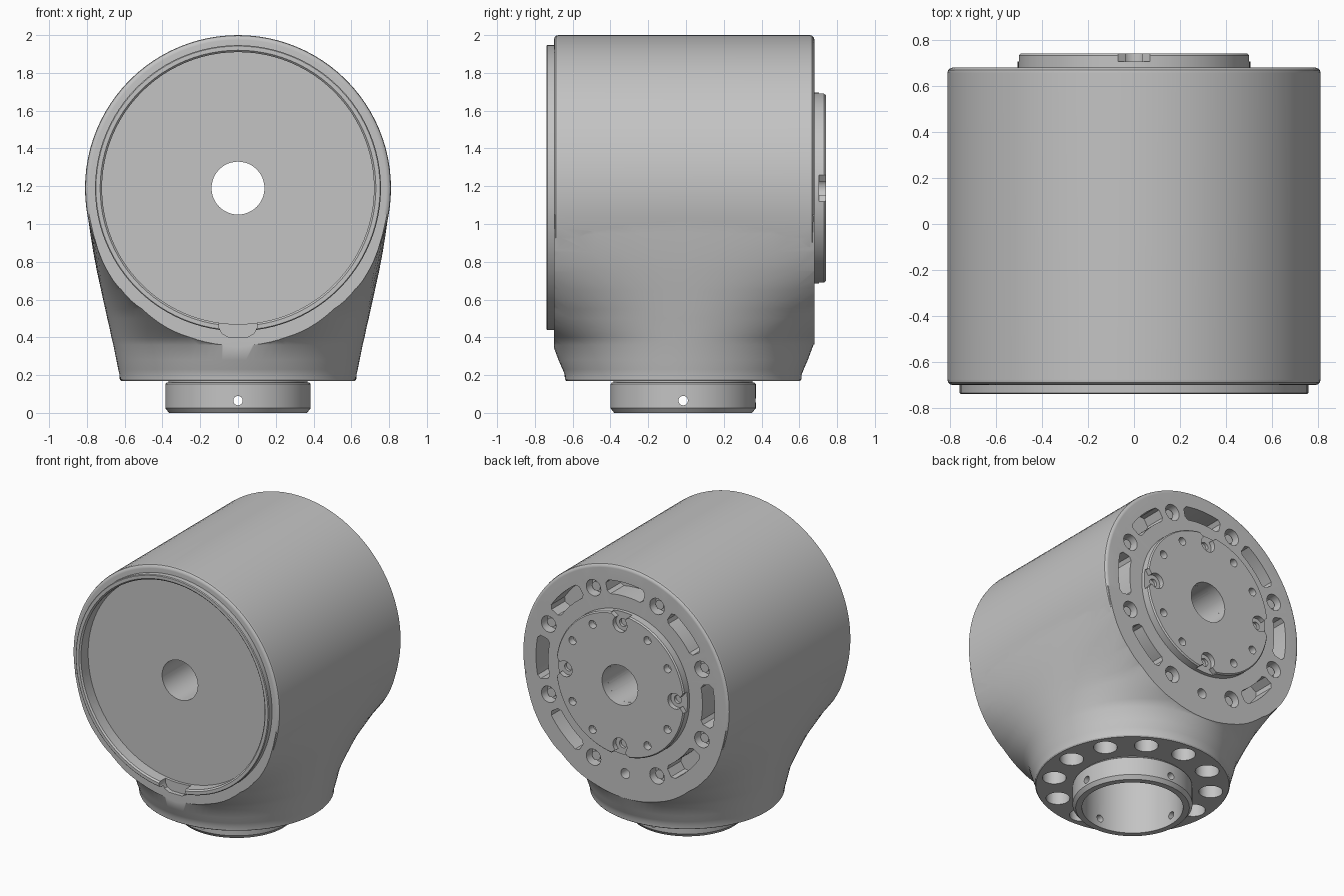
import bpy, bmesh
from math import sin, cos, pi, radians
from mathutils import Matrix, Vector

if "Cube" in bpy.data.objects:
    bpy.data.objects.remove(bpy.data.objects["Cube"])

AXIS_Z = 1.19      # height of the housing axis
NECK_Y = -0.015    # centre of the lower neck
SEG = 96

grey = bpy.data.materials.new("machined grey")
grey.use_nodes = True
grey.diffuse_color = (0.55, 0.55, 0.55, 1)
grey.node_tree.nodes["Principled BSDF"].inputs["Base Color"].default_value = grey.diffuse_color

TO_Y = Matrix.Translation((0, 0, AXIS_Z)) @ Matrix.Rotation(-pi / 2, 4, 'X')
TO_Z = Matrix.Translation((0, NECK_Y, 0))


def finish(bm, name):
    bmesh.ops.recalc_face_normals(bm, faces=bm.faces)
    mesh = bpy.data.meshes.new(name)
    bm.to_mesh(mesh)
    bm.free()
    mesh.materials.append(grey)
    ob = bpy.data.objects.new(name, mesh)
    bpy.context.scene.collection.objects.link(ob)
    return ob


def lathe(name, profile, frame):
    """Revolve a closed (radius, height) outline into a ring."""
    bm = bmesh.new()
    rings = []
    for i in range(SEG):
        a = 2 * pi * i / SEG
        rings.append([bm.verts.new(frame @ Vector((r * cos(a), r * sin(a), h))) for r, h in profile])
    n = len(profile)
    for i in range(SEG):
        a, b = rings[i], rings[(i + 1) % SEG]
        for j in range(n):
            k = (j + 1) % n
            bm.faces.new((a[j], b[j], b[k], a[k]))
    return finish(bm, name)


def rod(bm, frame, r, low, high, seg=24):
    """Cylinder along the frame's z, from low to high."""
    bmesh.ops.create_cone(bm, cap_ends=True, segments=seg, radius1=r, radius2=r, depth=high - low,
                          matrix=frame @ Matrix.Translation((0, 0, (low + high) / 2)))


def prism(bm, points, low, high):
    """Extrude an (x, z) outline along y."""
    a, b = ([bm.verts.new((x, y, z)) for x, z in points] for y in (low, high))
    bm.faces.new(a)
    bm.faces.new(b[::-1])
    for i in range(len(a)):
        j = (i + 1) % len(a)
        bm.faces.new((a[j], a[i], b[i], b[j]))


def around(angle, radius):
    """Frame along +y, placed on a bolt circle; angle is measured from the top."""
    a = radians(angle)
    return Matrix.Translation((radius * sin(a), 0, radius * cos(a))) @ TO_Y


def polar(angle, radius):
    return radius * sin(radians(angle)), AXIS_Z + radius * cos(radians(angle))


def combine(ob, bm, operation='DIFFERENCE'):
    tool = finish(bm, "cutter")
    tool.hide_render = True
    mod = ob.modifiers.new("combine", 'BOOLEAN')
    mod.operation, mod.solver, mod.use_self, mod.object = operation, 'EXACT', True, tool
    bpy.context.view_layer.objects.active = ob
    bpy.ops.object.modifier_apply(modifier=mod.name)
    bpy.data.objects.remove(tool)


def cable_notch(bm):
    prism(bm, [(-.1, .52), (-.1, .45), (-.085, .42), (-.05, .402), (.05, .402),
               (.085, .42), (.1, .45), (.1, .52)], -.8, -.67)


# Housing drum
housing = lathe("housing", [(.785, -.70), (.798, -.696), (.807, -.688), (.81, -.675), (.81, .655),
                            (.807, .668), (.798, .676), (.785, .68), (.1, .68), (.1, -.70)], TO_Y)

# Flared neck: round at the foot, widening until the drum's end planes slice it
bm = bmesh.new()
levels = [(.17, .62, .62), (.178, .626, .626), (.205, .628, .628), (.23, .634, .638),
          (.28, .644, .66), (.36, .66, .69), (.40, .67, .74), (.45, .68, .82), (.50, .692, .9),
          (.55, .703, .99), (.65, .725, 1.3), (.75, .747, 1.8), (.85, .766, 2.5),
          (.95, .782, 3.5), (1.05, .796, 5)]
loops = []
for z, half_x, half_y in levels:
    loops.append([bm.verts.new((half_x * cos(2 * pi * i / SEG),
                                NECK_Y + half_y * sin(2 * pi * i / SEG), z)) for i in range(SEG)])
for low, high in zip(loops, loops[1:]):
    for i in range(SEG):
        j = (i + 1) % SEG
        bm.faces.new((low[i], low[j], high[j], high[i]))
bm.faces.new(loops[0][::-1])
bm.faces.new(loops[-1])
for y, side in ((-.70, -1), (.68, 1)):
    sliced = bmesh.ops.bisect_plane(bm, geom=bm.verts[:] + bm.edges[:] + bm.faces[:],
                                    plane_co=(0, y, 0), plane_no=(0, side, 0), clear_outer=True)
    rim_edges = [e for e in sliced["geom_cut"] if isinstance(e, bmesh.types.BMEdge)]
    bmesh.ops.holes_fill(bm, edges=rim_edges)
combine(housing, bm, 'UNION')

# Front recess, shaft hole and lower bore
bm = bmesh.new()
rod(bm, TO_Y, .72, -.9, -.65, SEG)
rod(bm, TO_Y, .14, -1, 1, 48)
rod(bm, TO_Z, .325, .1, .5, SEG)
cable_notch(bm)
combine(housing, bm)

# Bolt holes in the underside of the neck
bm = bmesh.new()
for i in range(12):
    a = radians(30 * i)
    rod(bm, TO_Z @ Matrix.Translation((.51 * sin(a), .51 * cos(a), 0)), .077, .1, .4)
combine(housing, bm)

# Back face: arc pockets, stepped bolt holes and one pin hole
bm = bmesh.new()
for i in range(8):
    mid = 45 * i
    if mid == 180:
        rod(bm, around(mid, .65), .035, .55, .8)
    else:
        outline = [polar(mid + t, .7) for t in range(-11, 12, 2)]
        outline += [polar(mid + 13, .68), polar(mid + 13, .625)]
        outline += [polar(mid - t, .605) for t in range(-11, 12, 2)]
        outline += [polar(mid - 13, .625), polar(mid - 13, .68)]
        prism(bm, outline, .53, .8)
    rod(bm, around(mid + 22.5, .65), .057, .61, .8)
    rod(bm, around(mid + 22.5, .65), .032, .5, .65)
combine(housing, bm)

# Raised rim around the front recess
rim = lathe("front_rim", [(.757, -.70), (.757, -.734), (.752, -.739), (.73, -.739),
                          (.72, -.729), (.72, -.70)], TO_Y)
bm = bmesh.new()
cable_notch(bm)
combine(rim, bm)

# Output flange on the back with screw notches and small holes
flange = lathe("output_flange", [(.505, .68), (.505, .731), (.497, .74), (.14, .74), (.14, .68)], TO_Y)
bm = bmesh.new()
for i in range(12):
    spot = around(30 * i, .43)
    if i % 3:
        rod(bm, spot, .028, .69, .8)
    else:
        rod(bm, spot, .055, .705, .8)
        rod(bm, spot, .028, .685, .75)
        outline = [(-.035, .43), (-.035, .47), (-.07, .495), (-.07, .55),
                   (.07, .55), (.07, .495), (.035, .47), (.035, .43)]
        a = radians(30 * i)
        prism(bm, [(x * cos(a) + z * sin(a), AXIS_Z - x * sin(a) + z * cos(a)) for x, z in outline],
              .705, .8)
combine(flange, bm)

# Lower collar with cross-drilled pin holes
collar = lathe("lower_collar", [(.368, .17), (.368, .16), (.378, .16), (.385, .152), (.385, .025),
                                (.365, 0), (.325, 0), (.325, .17)], TO_Z)
bm = bmesh.new()
for axis in 'XY':
    rod(bm, Matrix.Translation((0, NECK_Y, .065)) @ Matrix.Rotation(pi / 2, 4, axis), .025, -.6, .6)
combine(collar, bm)

# Smooth shading with crisp edges
bpy.ops.object.select_all(action='DESELECT')
for ob in (housing, rim, flange, collar):
    ob.select_set(True)
    bpy.context.view_layer.objects.active = ob
bpy.ops.object.shade_smooth_by_angle(angle=radians(32))
for ob in (housing, rim, flange, collar):
    ob.modifiers.new("even shading", 'WEIGHTED_NORMAL').keep_sharp = True
